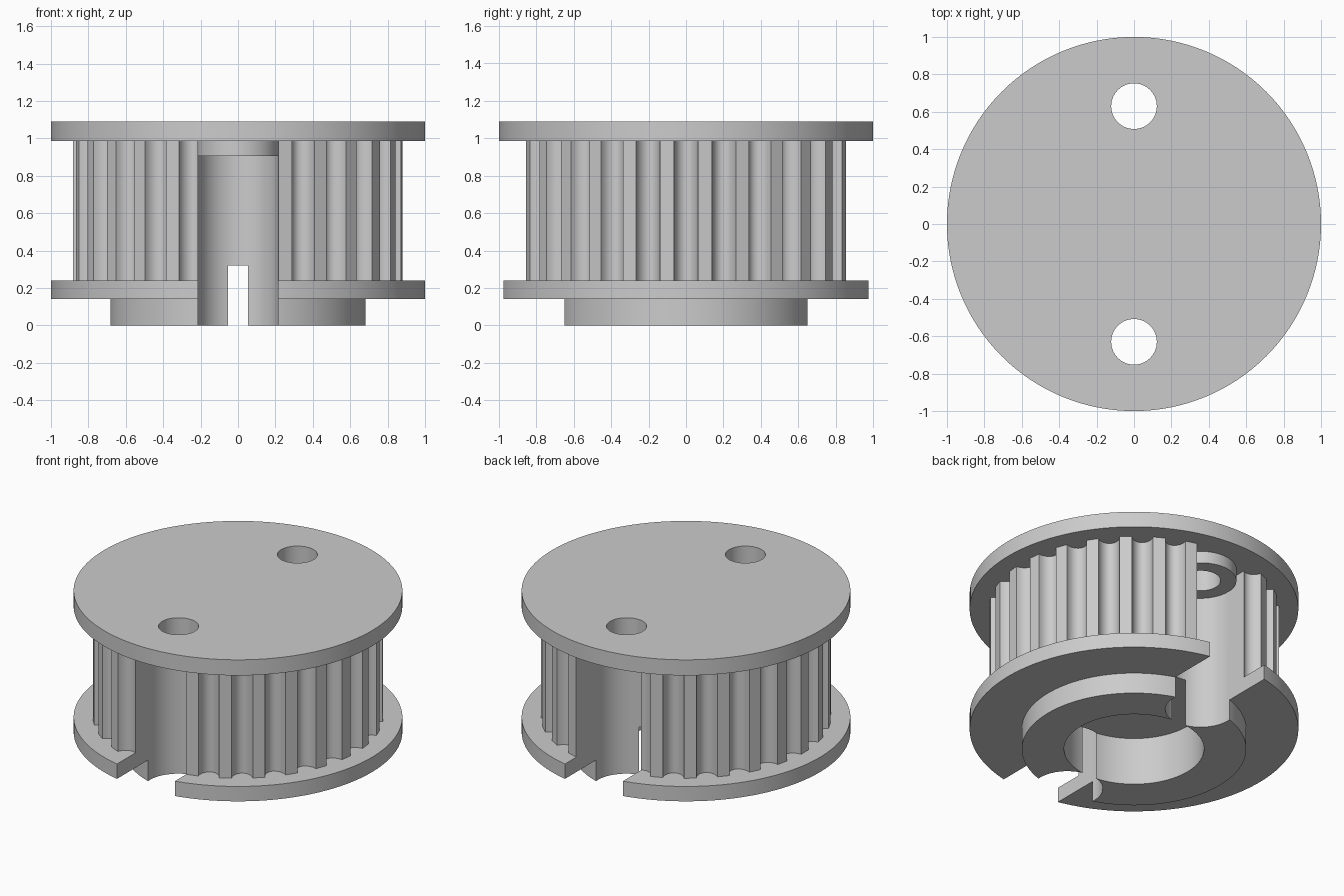
import bpy
import bmesh
from math import sin, cos, pi, radians

cube = bpy.data.objects.get("Cube")
if cube:
    bpy.data.objects.remove(cube, do_unlink=True)

TEETH = 27
TOOTH_R = 0.883
HOLE_Y = 0.63
SLOT_R = 0.215

grey = bpy.data.materials.new("plain_grey")
grey.use_nodes = True
colour = (0.6, 0.6, 0.6, 1)
grey.diffuse_color = colour
grey.node_tree.nodes["Principled BSDF"].inputs["Base Color"].default_value = colour


def prism(name, points, z0, z1):
    """Extrude a closed counter-clockwise outline from z0 to z1."""
    bm = bmesh.new()
    face = bm.faces.new([bm.verts.new((x, y, z0)) for x, y in points])
    top = bmesh.ops.extrude_face_region(bm, geom=[face])["geom"]
    verts = [v for v in top if isinstance(v, bmesh.types.BMVert)]
    bmesh.ops.translate(bm, verts=verts, vec=(0, 0, z1 - z0))
    bmesh.ops.recalc_face_normals(bm, faces=bm.faces)
    mesh = bpy.data.meshes.new(name)
    bm.to_mesh(mesh)
    bm.free()
    mesh.materials.append(grey)
    obj = bpy.data.objects.new(name, mesh)
    bpy.context.collection.objects.link(obj)
    return obj


def circle(radius, y=0, count=128):
    return [(radius * cos(2 * pi * i / count), y + radius * sin(2 * pi * i / count))
            for i in range(count)]


def combine(target, tool, operation):
    """Apply a boolean and discard the tool."""
    mod = target.modifiers.new("combine", "BOOLEAN")
    mod.operation, mod.object, mod.solver = operation, tool, "EXACT"
    bpy.ops.object.select_all(action="DESELECT")
    bpy.context.view_layer.objects.active = target
    target.select_set(True)
    bpy.ops.object.modifier_apply(modifier=mod.name)
    bpy.data.objects.remove(tool, do_unlink=True)


def toothed_outline(half_angle=radians(4.2), depth=0.075, steps=10):
    """Flat-topped teeth separated by round-bottomed grooves."""
    points = []
    for tooth in range(TEETH):
        centre = 2 * pi * tooth / TEETH
        for i in range(steps + 1):
            t = pi * i / steps
            r = TOOTH_R - depth * sin(t)
            a = centre - half_angle * cos(t)
            points.append((r * cos(a), r * sin(a)))
    return points


def slot_outline(side, steps=40):
    """Round-ended slot that opens through the rim."""
    arc = [(SLOT_R * cos(pi + pi * i / steps), HOLE_Y + SLOT_R * sin(pi + pi * i / steps))
           for i in range(steps + 1)]
    points = arc + [(SLOT_R, 1.3), (-SLOT_R, 1.3)]
    return [(side * x, side * y) for x, y in points]


# Toothed drum, lower flange and hub
pulley = prism("toothed_pulley", toothed_outline(), 0.19, 1.04)
combine(pulley, prism("lower_flange", circle(1), 0.14, 0.24), "UNION")
combine(pulley, prism("hub", circle(0.683), 0, 0.2), "UNION")

# Screw slots at front and back, and the blind bore that breaks into them
for side in (-1, 1):
    combine(pulley, prism("slot_cutter", slot_outline(side), -0.1, 1.3), "DIFFERENCE")
combine(pulley, prism("bore_cutter", circle(0.4256), -0.2, 0.32), "DIFFERENCE")

# Upper flange with a drilled boss over each slot
combine(pulley, prism("upper_flange", circle(1), 0.985, 1.09), "UNION")
for side in (-1, 1):
    y = side * HOLE_Y
    combine(pulley, prism("screw_boss", circle(SLOT_R + 0.003, y, 80), 0.905, 1.03), "UNION")
    combine(pulley, prism("hole_cutter", circle(0.122, y, 64), 0.6, 1.3), "DIFFERENCE")

bpy.context.view_layer.objects.active = pulley
pulley.select_set(True)
bpy.ops.object.shade_smooth_by_angle(angle=radians(30))
